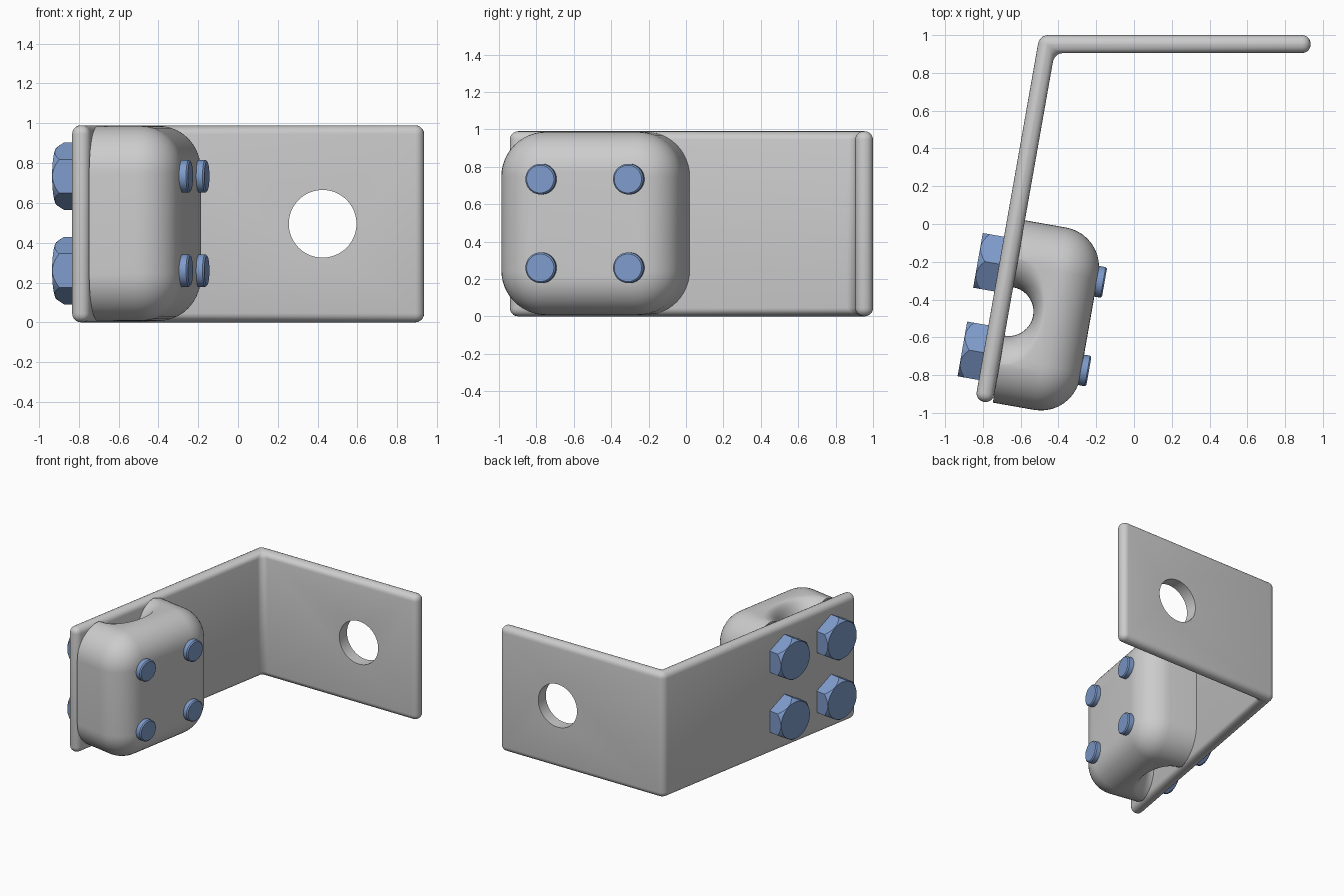
import bpy, bmesh
from math import sin, cos, pi, radians

if "Cube" in bpy.data.objects:
    bpy.data.objects.remove(bpy.data.objects["Cube"])

TILT = radians(-10)      # slanted arm, clamp and bolts share this turn
FACE, BACK = -0.572, -0.666   # inner and outer plate faces in the tilted frame
MID_Y, MID_Z = -0.571, 0.497

blue = bpy.data.materials.new("bolt_blue")
blue.diffuse_color = (0.21, 0.33, 0.60, 1)
blue.use_nodes = True
blue.node_tree.nodes["Principled BSDF"].inputs["Base Color"].default_value = blue.diffuse_color


def loft(name, rings):
    """Closed skin through equal-length rings of points."""
    bm = bmesh.new()
    vs = [[bm.verts.new(p) for p in ring] for ring in rings]
    n = len(rings[0])
    for a, b in zip(vs, vs[1:]):
        for i in range(n):
            j = (i + 1) % n
            bm.faces.new((a[i], a[j], b[j], b[i]))
    bm.faces.new(vs[0])
    bm.faces.new(vs[-1])
    bmesh.ops.recalc_face_normals(bm, faces=bm.faces)
    me = bpy.data.meshes.new(name)
    bm.to_mesh(me)
    bm.free()
    ob = bpy.data.objects.new(name, me)
    bpy.context.collection.objects.link(ob)
    return ob


def activate(ob):
    bpy.ops.object.select_all(action='DESELECT')
    ob.select_set(True)
    bpy.context.view_layer.objects.active = ob


def cut(ob, cutter):
    m = ob.modifiers.new("cut", 'BOOLEAN')
    m.operation, m.solver, m.object = 'DIFFERENCE', 'EXACT', cutter
    activate(ob)
    bpy.ops.object.modifier_apply(modifier=m.name)
    bpy.data.objects.remove(cutter)


def smooth(ob, angle=30):
    activate(ob)
    bpy.ops.object.shade_smooth_by_angle(angle=radians(angle))


def world(x, y):
    return (x * cos(TILT) - y * sin(TILT), x * sin(TILT) + y * cos(TILT))


# Bent plate with rounded edges and a mounting hole
end = -1.065
profile = [(-0.5, 1.0), (0.935, 1.0), (0.935, 0.905), (-0.421, 0.905),
           world(FACE, end), world(BACK, end)]
plate = loft("bent_plate", [[(x, y, z) for x, y in profile] for z in (0, 0.99)])
bev = plate.modifiers.new("round", 'BEVEL')
bev.width, bev.segments, bev.limit_method = 0.045, 5, 'ANGLE'
activate(plate)
bpy.ops.object.modifier_apply(modifier=bev.name)
hole = loft("hole_cutter", [[(0.425 + 0.17 * cos(i * pi / 32), y, 0.495 + 0.17 * sin(i * pi / 32))
                             for i in range(64)] for y in (0.8, 1.1)])
cut(plate, hole)
smooth(plate)


# Clamp block: rounded square with a large fillet on its outer face
def rounded(x, half, r, seg=12):
    pts = []
    for q, (sy, sz) in enumerate(((1, 1), (-1, 1), (-1, -1), (1, -1))):
        for i in range(seg + 1):
            a = (q + i / seg) * pi / 2
            pts.append((x, MID_Y + sy * (half - r) + r * cos(a),
                        MID_Z + sz * (half - r) + r * sin(a)))
    return pts


HALF, CORNER, FILLET, FRONT = 0.49, 0.24, 0.21, -0.14
rings = [rounded(FACE, HALF, CORNER)]
for i in range(11):
    a = i / 10 * pi / 2
    inset = FILLET * (1 - cos(a))
    rings.append(rounded(FRONT - FILLET + FILLET * sin(a), HALF - inset, CORNER - inset))
block = loft("clamp_block", rings)


# Cable groove, flared like a trumpet at both ends
def oval(z, flare):
    return [(FACE + (0.13 + 0.06 * flare) * cos(i * pi / 32),
             MID_Y + (0.13 + 0.18 * flare) * sin(i * pi / 32), z) for i in range(64)]


upper = [(0.29 + 0.2 * sin(i / 10 * pi / 2), 1 - cos(i / 10 * pi / 2)) for i in range(11)]
upper.append((0.6, 1))
sections = [(-h, f) for h, f in reversed(upper)] + upper
groove = loft("groove_cutter", [oval(MID_Z + h, f) for h, f in sections])
cut(block, groove)
block.rotation_euler.z = TILT
smooth(block)


# Bolts: chamfered hex head and shank as one turned skin
def bolt(name, y, z):
    n, flat, shank, tip = 48, 0.147, 0.082, -0.78
    angles = [2 * pi * i / n for i in range(n)]
    hexr = [flat / cos((a + pi / 6) % (pi / 3) - pi / 6) for a in angles]

    def ring(radii, xs):
        return [(x, y + r * cos(a), z + r * sin(a)) for a, r, x in zip(angles, radii, xs)]
    rings = [ring([flat - 0.002] * n, [tip] * n),
             ring(hexr, [tip + 0.002 + (r - flat) * 1.5 for r in hexr]),
             ring(hexr, [BACK] * n),
             ring([shank] * n, [BACK] * n),
             ring([shank] * n, [-0.108] * n),
             ring([shank - 0.008] * n, [-0.1] * n)]
    ob = loft(name, rings)
    ob.rotation_euler.z = TILT
    ob.data.materials.append(blue)
    smooth(ob, 25)


for sy, side in ((-1, "near"), (1, "far")):
    for sz, level in ((-1, "lower"), (1, "upper")):
        bolt(f"bolt_{side}_{level}", MID_Y + sy * 0.238, MID_Z + sz * 0.237)
